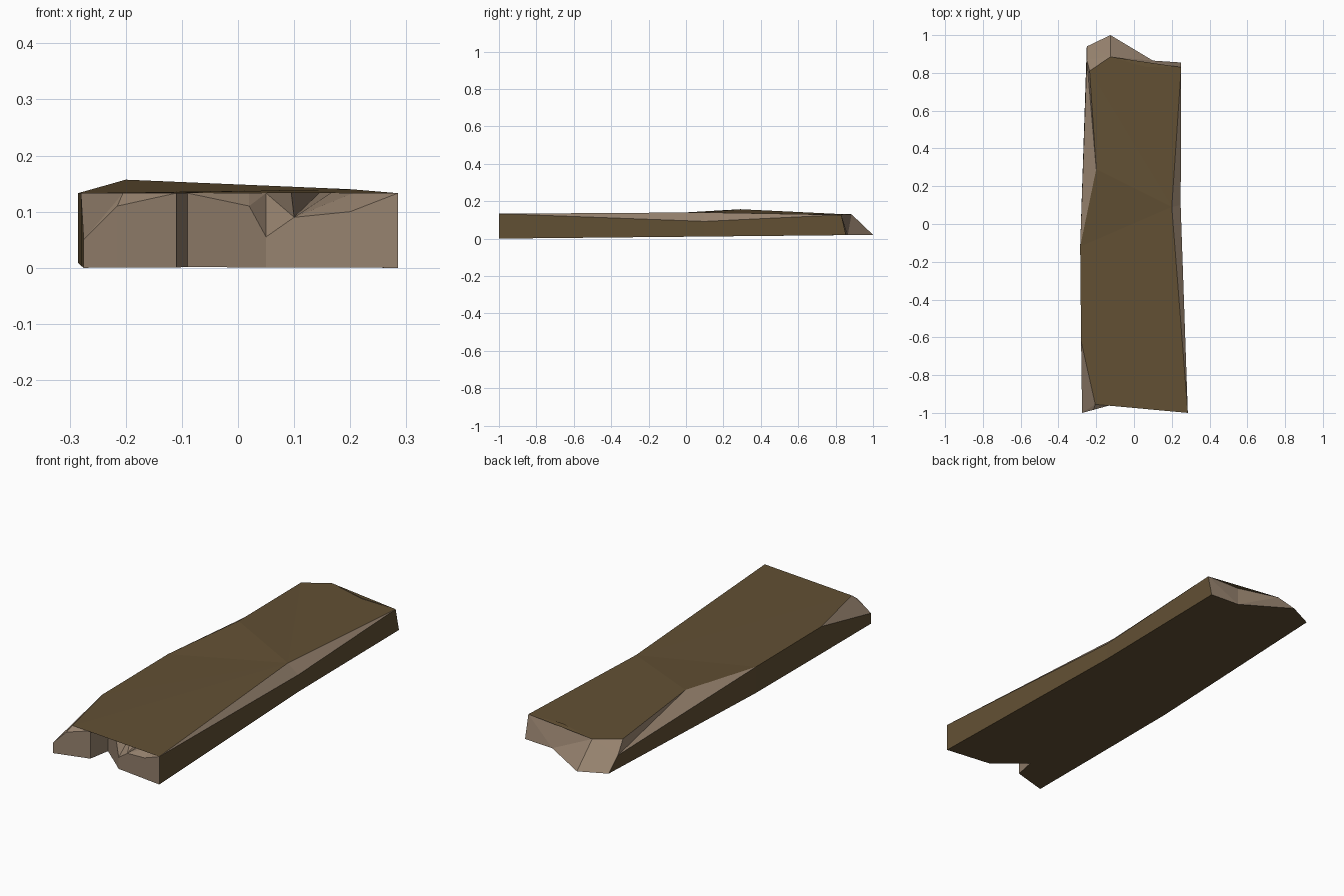
import bpy, bmesh

if "Cube" in bpy.data.objects:
    bpy.data.objects.remove(bpy.data.objects["Cube"])

def material(name, rgb):
    m = bpy.data.materials.new(name)
    m.diffuse_color = (*rgb, 1.0)
    m.use_nodes = True
    m.node_tree.nodes["Principled BSDF"].inputs["Base Color"].default_value = m.diffuse_color
    return m

T = 0.133  # usual height of the top surface
# Each station: shoulder point, top rim point (None = same), foot xy (None = below shoulder)
front = [  # splintered end with a notch and a long crack
    ((-.275, -1.0, .05), (-.205, -.955, T), None),
    ((-.215, -.984, .11), (-.205, -.955, T), None),
    ((-.11, -.955, T), None, None),
    ((-.09, -.85, T), None, None),
    ((.02, -.944, .11), (.02, -.89, T), None),
    ((.05, -.97, .055), (.05, -.87, T), None),
    ((.10, -.976, .09), (.095, -.82, T), None),
    ((.10, -.976, .09), (.145, -.48, T), None),
    ((.10, -.976, .09), (.165, -.865, T), None),
    ((.20, -.989, .10), (.205, -.93, T), None),
]
right = [
    ((.285, -1.0, T), None, None),
    ((.247, .10, .092), (.20, .09, .14), None),
]
back = [  # sloping broken end
    ((.25, .83, .127), None, (.25, .855)),
    ((.07, .83, .132), None, (.10, .865)),
    ((-.125, .885, .13), None, (-.125, 1.0)),
]
left = [
    ((-.25, .87, .08), (-.235, .81, .132), (-.25, .94)),
    ((-.285, -.12, T), (-.20, .29, .157), None),
    ((-.285, -.12, T), None, None),
    ((-.28, -.62, T), None, None),
]
stations = front + right + back + left
n, n_front, n_right, n_back = len(stations), len(front), len(right), len(back)

bm = bmesh.new()
cache = {}

def vert(p):
    key = tuple(round(c, 4) for c in p)
    if key not in cache:
        cache[key] = bm.verts.new(key)
    return cache[key]

def face(verts, mat):
    vs = list(dict.fromkeys(verts))  # drop collapsed corners
    if len(vs) > 2:
        f = bm.faces.new(vs)
        f.material_index = mat
        return f

feet, shoulders, rim = [], [], []
for s, t, foot in stations:
    x, y = foot or s[:2]
    feet.append(vert((x, y, .01 * (y + 1))))
    shoulders.append(vert(s))
    rim.append(vert(t or s))

BARK, RAW = 0, 1
big = []
# Walls are worn wood on the long sides, raw wood at the ends; chamfers are raw
back_start = n_front + n_right
for i in range(n):
    j = (i + 1) % n
    is_end = i < n_front or back_start <= i < back_start + n_back
    big.append(face((feet[i], feet[j], shoulders[j], shoulders[i]), RAW if is_end else BARK))
    big.append(face((shoulders[i], shoulders[j], rim[j], rim[i]), RAW))

# Top in three planes, and the underside
r, l = n_front + 1, n - 3
big.append(face(rim[:r + 1] + rim[l + 1:], BARK))
big.append(face((rim[r], rim[l], rim[l + 1]), BARK))
big.append(face(rim[r:l + 1], BARK))
big.append(face(feet[::-1], BARK))
bmesh.ops.triangulate(bm, faces=[f for f in big if f], ngon_method='EAR_CLIP')

mesh = bpy.data.meshes.new("broken_plank")
bm.to_mesh(mesh)
bm.free()
mesh.materials.append(material("dark worn wood", (.122, .080, .034)))
mesh.materials.append(material("raw split wood", (.305, .223, .156)))
plank = bpy.data.objects.new("broken_plank", mesh)
bpy.context.collection.objects.link(plank)
